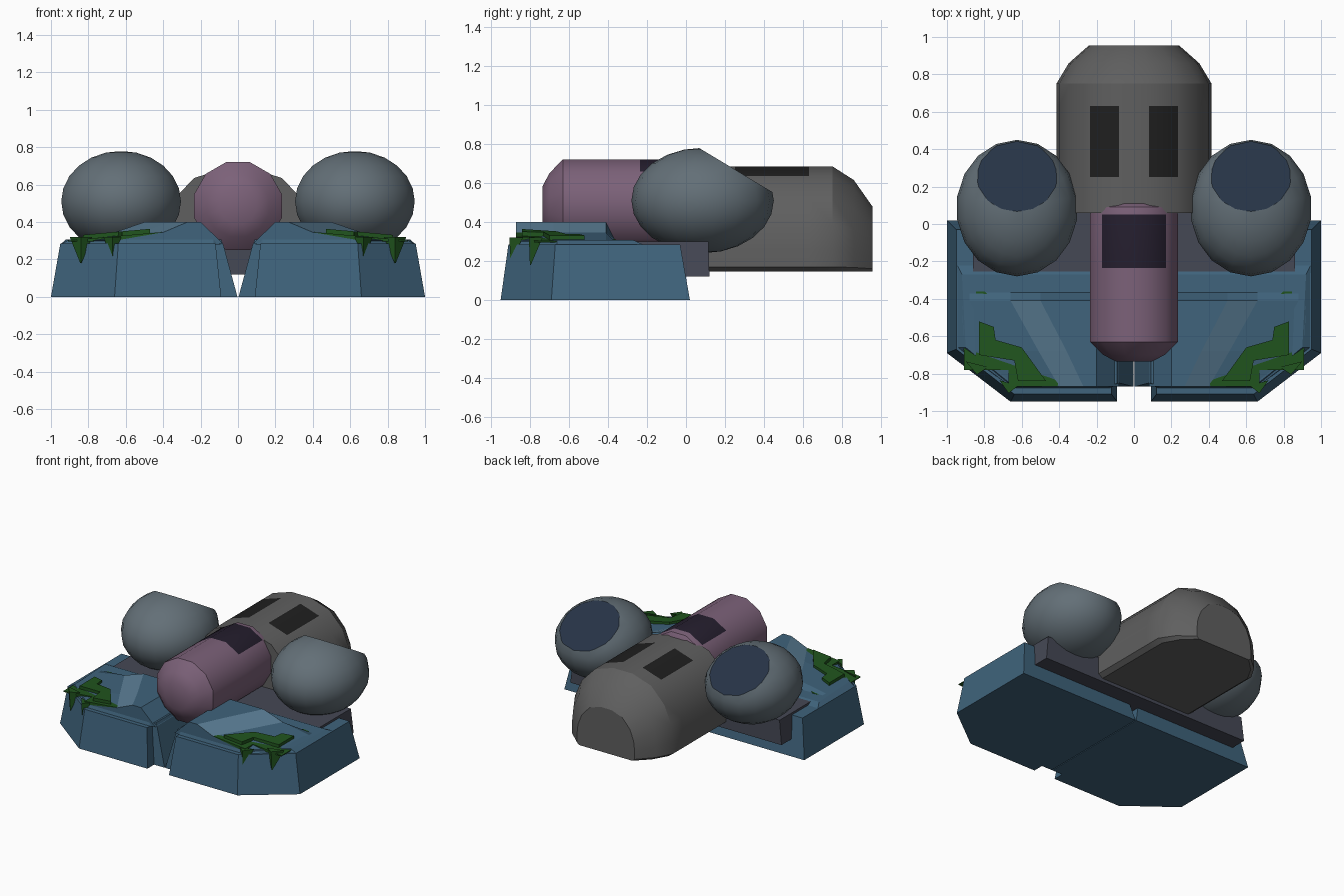
import bpy, bmesh, math
from mathutils import Vector

if "Cube" in bpy.data.objects:
    bpy.data.objects.remove(bpy.data.objects["Cube"])


def material(name, r, g, b):
    m = bpy.data.materials.new(name)
    m.diffuse_color = (r, g, b, 1)
    m.use_nodes = True
    m.node_tree.nodes["Principled BSDF"].inputs["Base Color"].default_value = m.diffuse_color
    return m


BLUE = material("blue", .05, .125, .20)
LIGHT_BLUE = material("light_blue", .10, .20, .29)
GREEN = material("green", .015, .09, .013)
PURPLE = material("purple", .20, .12, .19)
DARK_PURPLE = material("dark_purple", .018, .013, .027)
GREY = material("grey", .115, .115, .115)
BLACK = material("black", .014, .014, .014)
DOME = material("dome_grey", .125, .16, .185)
NAVY = material("navy", .019, .033, .06)
SLATE = material("slate", .06, .065, .09)


def finish(name, bm, mats, smooth=None):
    bmesh.ops.recalc_face_normals(bm, faces=bm.faces)
    me = bpy.data.meshes.new(name)
    bm.to_mesh(me)
    bm.free()
    ob = bpy.data.objects.new(name, me)
    bpy.context.collection.objects.link(ob)
    for m in mats:
        me.materials.append(m)
    if smooth:
        bpy.ops.object.select_all(action='DESELECT')
        ob.select_set(True)
        bpy.context.view_layer.objects.active = ob
        bpy.ops.object.shade_smooth_by_angle(angle=math.radians(smooth))
    return ob


def loft(name, rings, mats, accent=None, smooth=None):
    """Skin between rings of equal size, with capped ends; accent(i, j) picks slot 1."""
    bm = bmesh.new()
    vs = [[bm.verts.new(p) for p in r] for r in rings]
    n = len(rings[0])
    for i in range(len(vs) - 1):
        for j in range(n):
            k = (j + 1) % n
            f = bm.faces.new((vs[i][j], vs[i][k], vs[i + 1][k], vs[i + 1][j]))
            if accent and accent(i, j):
                f.material_index = 1
    bm.faces.new(vs[0])
    bm.faces.new(vs[-1])
    return finish(name, bm, mats, smooth)


def mirror(ob):
    ob.modifiers.new("mirror", 'MIRROR')
    return ob


def flat(pts, z):
    return [(x, y, z) for x, y in pts]


def upright(pts, y):
    return [(x, y, z) for x, z in pts]


# Tapered base halves, meeting in a V channel
mirror(loft("base", [
    flat([(.003, .02), (1, .02), (1, -.69), (.66, -.95), (.09, -.95), (.09, -.87), (.003, -.87)], 0),
    flat([(.08, -.03), (.95, -.03), (.95, -.67), (.64, -.91), (.12, -.91), (.12, -.85), (.08, -.85)], .285)],
    [BLUE]))

# Low step on the base
mirror(loft("base_step", [
    flat([(.08, -.21), (.95, -.21), (.95, -.66), (.65, -.88), (.13, -.88), (.08, -.85)], .28),
    flat([(.09, -.27), (.92, -.27), (.90, -.66), (.64, -.87), (.13, -.87), (.09, -.85)], .307)],
    [BLUE]))

# Raised deck with a light sloping strip
mirror(loft("raised_deck", [
    upright([(.08, .285), (.20, .40), (.27, .40), (.40, .345), (.66, .30)], -.87),
    upright([(.08, .285), (.20, .40), (.36, .40), (.51, .345), (.91, .30)], -.68),
    upright([(.08, .285), (.20, .40), (.50, .40), (.66, .345), (.92, .30)], -.41),
    upright([(.08, .285), (.18, .31), (.50, .31), (.66, .31), (.92, .30)], -.365)],
    [BLUE, LIGHT_BLUE], lambda i, j: j == 2 and i < 2))


# Two layers of creeping foliage
def foliage(name, pts, lift):
    top = [(x, y, .362 - (x - .4) * .09 + lift) for x, y in pts]
    mirror(loft(name, [flat(pts, .295), top], [GREEN]))


foliage("foliage_lower", [(.80, -.36), (.91, -.36), (.91, -.78), (.67, -.78), (.67, -.87),
                          (.41, -.87), (.40, -.84), (.55, -.65), (.58, -.56)], -.015)
foliage("foliage_upper", [(.83, -.52), (.75, -.55), (.74, -.62), (.60, -.66), (.47, -.84),
                          (.62, -.84), (.64, -.73), (.83, -.70)], .008)

# Hanging leaf tips
for i, (x, y, w, tip) in enumerate([(.84, -.785, .06, .18), (.67, -.885, .05, .20)]):
    loft_tip = [[(x - w, y + .02, .32), (x + w, y + .05, .32), (x, y - .02, .32)],
                [(x - .003, y - .01, tip), (x + .003, y - .01, tip), (x, y - .015, tip)]]
    mirror(loft(f"leaf_tip_{i}", loft_tip, [GREEN]))

# Rear cross beam
loft("cross_beam", [
    flat([(-.88, -.27), (.88, -.27), (.88, .12), (-.88, .12)], .12),
    flat([(-.86, -.27), (.86, -.27), (.86, .115), (-.86, .115)], .30)], [SLATE])

# Twelve-sided barrel with a dark window on its top three faces
barrel = [(-.735, .10), (-.70, .17), (-.63, .243), (-.235, .243), (.05, .243), (.09, .235), (.12, .19)]


def dodecagon(y, r):
    a = [math.radians(45 - 30 * k) for k in range(12)]
    return [(r * math.sin(t), y, .486 + r * math.cos(t)) for t in a]


loft("barrel", [dodecagon(y, r) for y, r in barrel], [PURPLE, DARK_PURPLE],
     lambda i, j: i == 3 and j < 3, 40)

# Rear tank with flat belly, rounded end and two dark windows
half = [(.08, .685), (.235, .635), (.345, .52), (.40, .39), (.415, .26), (.415, .17), (.38, .145)]
section = half + [(-x, z) for x, z in reversed(half)]
tank = [(.06, 1, 1), (.25, 1, 1), (.63, 1, 1), (.75, 1, 1), (.86, .84, .87), (.955, .58, .62)]
last = len(section) - 2
loft("tank", [[(x * sx, y, .145 + (z - .145) * sz) for x, z in section] for y, sx, sz in tank],
     [GREY, BLACK], lambda i, j: i == 1 and j in (0, last), 32)

# Side domes, each sliced by a tilted dark lens
for side, s in (("left", -1), ("right", 1)):
    bm = bmesh.new()
    bmesh.ops.create_uvsphere(bm, u_segments=18, v_segments=12, radius=1)
    for v in bm.verts:
        v.co = Vector((s * .625 + .325 * v.co.x, .085 + .365 * v.co.y, .51 + .27 * v.co.z))
    for f in bm.faces:
        f.smooth = True
    cut = bmesh.ops.bisect_plane(bm, geom=bm.verts[:] + bm.edges[:] + bm.faces[:],
                                 plane_co=(0, .24, .675), plane_no=(0, .515, .857), clear_outer=True)
    rim = [e for e in cut["geom_cut"] if isinstance(e, bmesh.types.BMEdge)]
    for f in bmesh.ops.contextual_create(bm, geom=rim)["faces"]:
        f.material_index = 1
        f.smooth = False
    finish(side + "_dome", bm, [DOME, NAVY])
